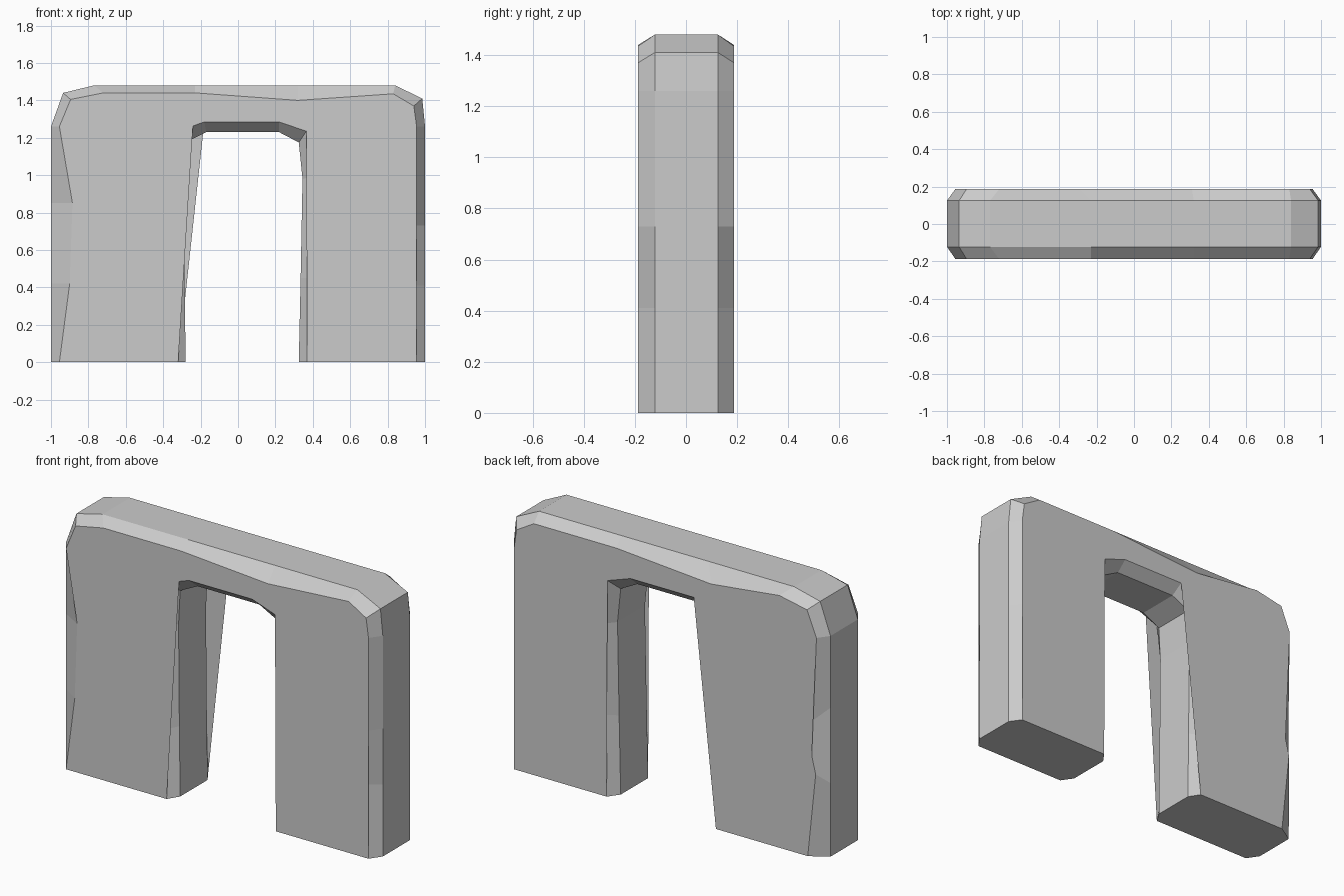
import bpy, bmesh

if "Cube" in bpy.data.objects:
    bpy.data.objects.remove(bpy.data.objects["Cube"])

# Matching closed outlines (x, z): up the outside, over the top, down, then around the opening
rim_out = [(-1, 0), (-1, .42), (-1, .85), (-1, 1.26), (-.935, 1.44), (-.77, 1.48), (-.23, 1.48),
           (.32, 1.48), (.84, 1.48), (.985, 1.41), (1, 1.26), (1, .73), (1, .41), (1, 0)]
front_out = [(-.955, 0), (-.9, .42), (-.885, .85), (-.955, 1.26), (-.895, 1.405), (-.72, 1.44), (-.23, 1.44),
             (.32, 1.4), (.83, 1.435), (.94, 1.37), (.955, 1.26), (.955, .73), (.905, .41), (.955, 0)]
rim_in = [(.325, 0), (.335, .45), (.345, .98), (.325, 1.175), (.22, 1.23),
          (-.17, 1.23), (-.28, 1.175), (-.29, .98), (-.285, .4), (-.28, 0)]
front_in = [(.37, 0), (.395, .45), (.44, 1.0), (.365, 1.235), (.22, 1.285),
            (-.18, 1.285), (-.32, 1.235), (-.355, 1.0), (-.4, .36), (-.32, 0)]

# Chipped edges differ a little on the back
back_out = list(front_out)
back_out[0:3] = [(-.9, 0), (-.95, .48), (-.885, .74)]
back_out[6:8] = [(-.29, 1.39), (.31, 1.435)]
back_in = list(front_in)
back_in[1:3] = [(.43, .45), (.395, .98)]
back_in[7:9] = [(-.4, .98), (-.41, .41)]

layers = [(-.187, front_out + front_in), (-.122, rim_out + rim_in),
          (.125, rim_out + rim_in), (.187, back_out + back_in)]

# Stone arch: skin the layers and cap both faces
bm = bmesh.new()
rings = [[bm.verts.new((x, y, z)) for x, z in pts] for y, pts in layers]
n = len(rings[0])
for a, b in zip(rings, rings[1:]):
    for i in range(n):
        j = (i + 1) % n
        bm.faces.new((a[i], a[j], b[j], b[i]))
caps = [bm.faces.new(rings[0]), bm.faces.new(rings[-1])]
bmesh.ops.triangulate(bm, faces=caps)
bmesh.ops.recalc_face_normals(bm, faces=bm.faces[:])
mesh = bpy.data.meshes.new("stone_arch")
bm.to_mesh(mesh)
bm.free()
bpy.context.collection.objects.link(bpy.data.objects.new("stone_arch", mesh))
